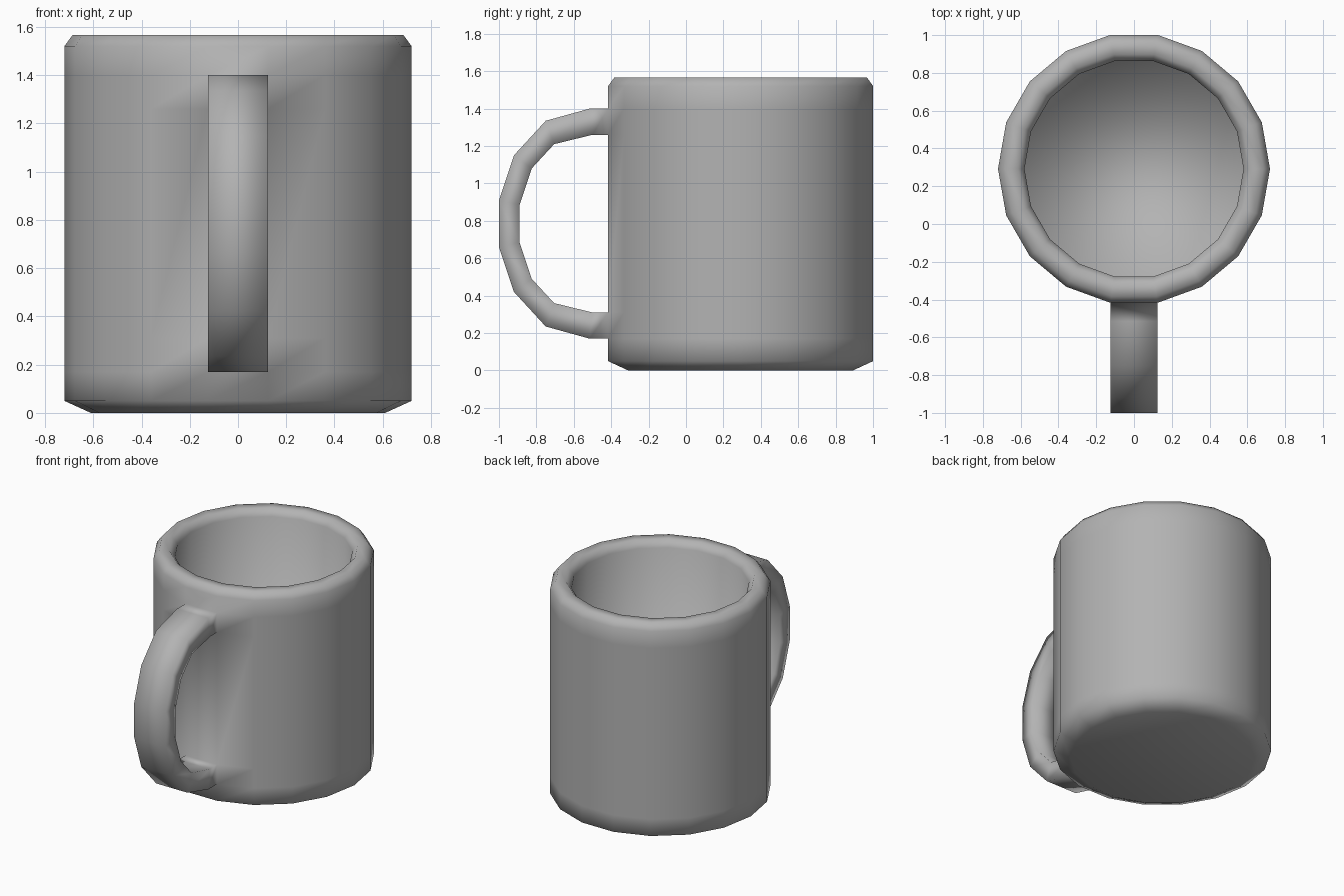
import bpy
import bmesh
from math import cos, sin, tau

default = bpy.data.objects.get("Cube")
if default:
    bpy.data.objects.remove(default)

SIDES = 18
CENTER_Y = 0.292
HALF_WIDTH = 0.125          # half the handle width, equal to half a wall panel
MID_Z = 0.785               # the handle is mirrored about this height

clay = bpy.data.materials.new("grey glaze")
clay.use_nodes = True
color = (0.45, 0.45, 0.45, 1)
clay.diffuse_color = color
clay.node_tree.nodes["Principled BSDF"].inputs["Base Color"].default_value = color

bm = bmesh.new()


def ring(radius, z):
    return [bm.verts.new((radius * cos(tau * i / SIDES),
                          CENTER_Y + radius * sin(tau * i / SIDES), z))
            for i in range(SIDES)]


def handle_ring(outer, inner):
    """Rectangular section from an outer and an inner (y, z) point."""
    corners = ((-1, outer), (1, outer), (1, inner), (-1, inner))
    return [bm.verts.new((s * HALF_WIDTH, y, z)) for s, (y, z) in corners]


def join(a, b, skip=()):
    for i in range(len(a)):
        if i not in skip:
            j = (i + 1) % len(a)
            bm.faces.new((a[i], a[j], b[j], b[i]))


# Cup: outside from the foot up, over the rim, and down the inside
profile = [(0.61, 0), (0.72, 0.05), (0.72, 0.17), (0.72, 0.31),
           (0.72, 1.26), (0.72, 1.40), (0.72, 1.52), (0.685, 1.567),
           (0.615, 1.567), (0.58, 1.52), (0.58, 0.13)]
rows = [ring(r, z) for r, z in profile]
FRONT = 13                  # wall panel that faces the front
for n in range(len(rows) - 1):
    # leave the two openings where the handle grows out of the wall
    join(rows[n], rows[n + 1], skip=(FRONT,) if n in (2, 4) else ())
bm.faces.new(rows[0])
bm.faces.new(rows[-1])

# Handle: upper half of the path, then its mirror image
upper = [((-0.515, 1.40), (-0.50, 1.26)),
         ((-0.75, 1.335), (-0.705, 1.21)),
         ((-0.92, 1.15), (-0.825, 1.08)),
         ((-1.0, 0.91), (-0.89, 0.885))]
lower = [tuple((y, 2 * MID_Z - z) for y, z in pair) for pair in reversed(upper)]


def joint(outer_row, inner_row):
    a, b = rows[outer_row], rows[inner_row]
    return [a[FRONT], a[FRONT + 1], b[FRONT + 1], b[FRONT]]


sections = ([joint(5, 4)] + [handle_ring(o, i) for o, i in upper + lower]
            + [joint(2, 3)])
for a, b in zip(sections, sections[1:]):
    join(a, b)

bmesh.ops.recalc_face_normals(bm, faces=bm.faces)
for face in bm.faces:
    face.smooth = True

mesh = bpy.data.meshes.new("mug")
bm.to_mesh(mesh)
bm.free()
mesh.materials.append(clay)
bpy.context.collection.objects.link(bpy.data.objects.new("mug", mesh))
